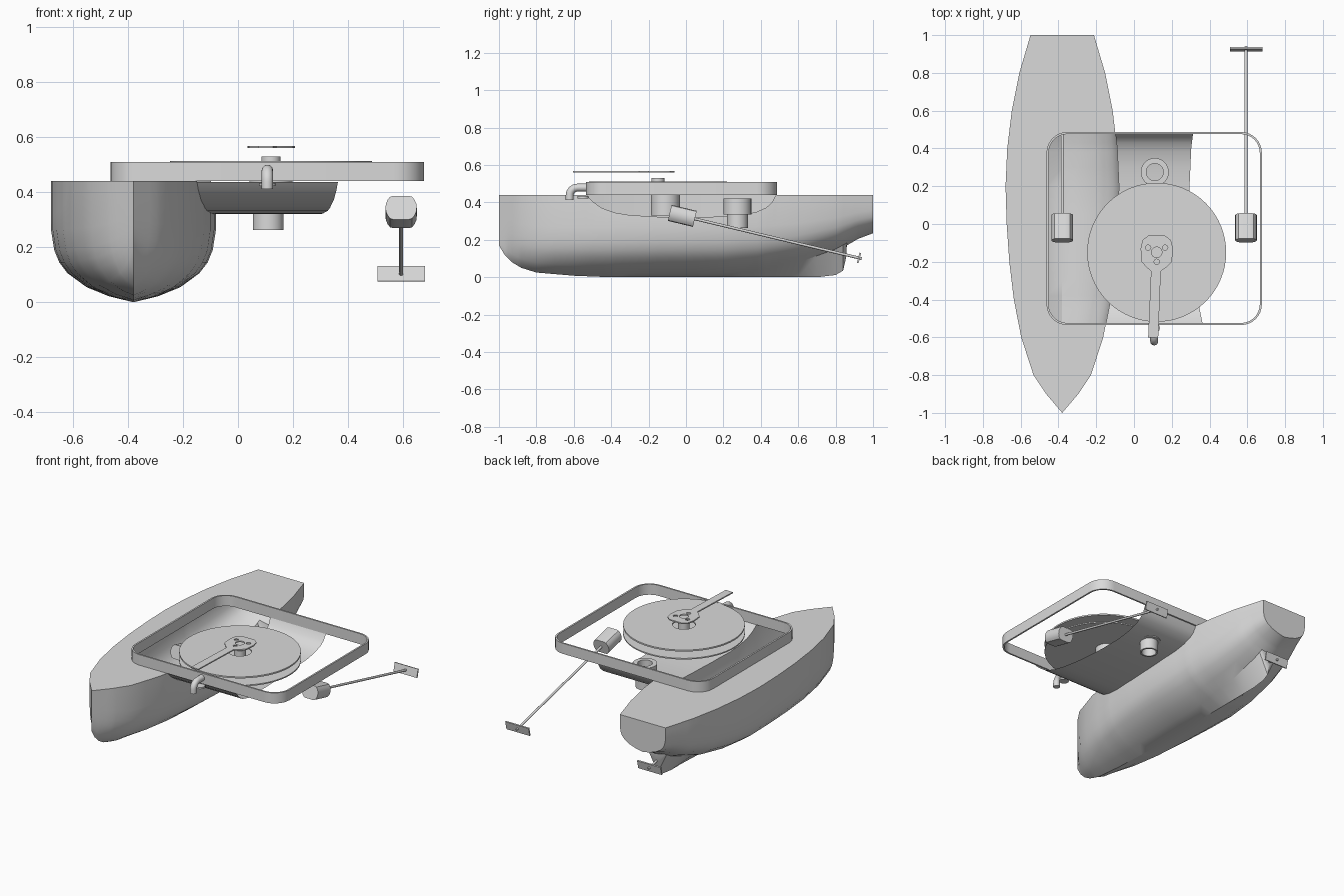
import bpy, bmesh, math
from mathutils import Vector

if "Cube" in bpy.data.objects:
    bpy.data.objects.remove(bpy.data.objects["Cube"])

grey = bpy.data.materials.new("light grey")
grey.diffuse_color = (0.7, 0.7, 0.7, 1)
grey.use_nodes = True
grey.node_tree.nodes["Principled BSDF"].inputs["Base Color"].default_value = grey.diffuse_color
CX, MID = -0.38, 0.107          # hull centre line, centre line between the hulls
Y0, Y1, TOP = -0.53, 0.48, 0.44  # cockpit ends, deck height


def interp(table, y):
    for (a, va), (b, vb) in zip(table, table[1:]):
        if y <= b:
            return va + (vb - va) * max(0, (y - a) / (b - a))
    return table[-1][1]


def finish(name, mesh, angle=35):
    ob = bpy.data.objects.new(name, mesh)
    bpy.context.collection.objects.link(ob)
    mesh.materials.clear()
    mesh.materials.append(grey)
    bpy.ops.object.select_all(action='DESELECT')
    ob.select_set(True)
    bpy.context.view_layer.objects.active = ob
    bpy.ops.object.shade_smooth_by_angle(angle=math.radians(angle))
    return ob


def from_bm(name, bm, angle=35):
    mesh = bpy.data.meshes.new(name)
    bm.to_mesh(mesh)
    bm.free()
    return finish(name, mesh, angle)


def from_curve(name, cu):
    tmp = bpy.data.objects.new("tmp", cu)
    bpy.context.collection.objects.link(tmp)
    dg = bpy.context.evaluated_depsgraph_get()
    mesh = bpy.data.meshes.new_from_object(tmp.evaluated_get(dg))
    bpy.data.objects.remove(tmp)
    return finish(name, mesh)


def plate(name, loops, z0, z1):
    """Flat plate: first loop is the outline, the others are holes."""
    cu = bpy.data.curves.new(name, 'CURVE')
    cu.dimensions, cu.fill_mode = '2D', 'BOTH'
    cu.extrude = (z1 - z0) / 2
    for loop in loops:
        s = cu.splines.new('POLY')
        s.points.add(len(loop) - 1)
        for p, (x, y) in zip(s.points, loop):
            p.co = (x, y, 0, 1)
        s.use_cyclic_u = True
    ob = from_curve(name, cu)
    ob.location.z = (z0 + z1) / 2
    return ob


def pipe(name, pts, r):
    cu = bpy.data.curves.new(name, 'CURVE')
    cu.dimensions, cu.bevel_depth, cu.bevel_resolution = '3D', r, 4
    cu.use_fill_caps = True
    s = cu.splines.new('POLY')
    s.points.add(len(pts) - 1)
    for p, c in zip(s.points, pts):
        p.co = (*c, 1)
    return from_curve(name, cu)


def circle(x, y, r, n=48):
    return [(x + r * math.cos(2 * math.pi * i / n), y + r * math.sin(2 * math.pi * i / n)) for i in range(n)]


def round_rect(x0, x1, y0, y1, r, n=8):
    out = []
    for k, (cx, cy) in enumerate([(x1 - r, y1 - r), (x0 + r, y1 - r), (x0 + r, y0 + r), (x1 - r, y0 + r)]):
        for i in range(n + 1):
            a = math.pi / 2 * (k + i / n)
            out.append((cx + r * math.cos(a), cy + r * math.sin(a)))
    return out


# Curves that shape the hull and the trough
WIDTH = [(-1, 0), (-.9, .085), (-.8, .152), (-.6, .217), (-.4, .256), (-.2, .28), (0, .294), (.2, .3),
         (.4, .291), (.6, .267), (.8, .227), (1, .168)]
BODY = [(-1, .17), (-.97, .12), (-.93, .08), (-.88, .05), (-.8, .025), (-.6, .008), (-.4, 0), (.2, 0),
        (.4, .02), (.6, .06), (.8, .135), (.86, .17), (.92, .205), (1, .235)]
SKEG = [(.2, 0), (.7, 0), (.8, .012), (.84, .035), (.855, .1)]
TROUGH = [(-.53, .438), (-.5, .405), (-.45, .37), (-.38, .345), (-.3, .332), (-.15, .323), (.05, .32),
          (.2, .325), (.3, .333), (.38, .35), (.43, .373), (.46, .4), (.48, .438)]
SHAPE = [(1, .6), (.96, .43), (.9, .33), (.8, .24), (.57, .125), (.3, .05)]
trough_y = [t[0] for t in TROUGH]


def section(y):
    w, zb = interp(WIDTH, y), interp(BODY, y)
    inside = Y0 <= y <= Y1
    half = [(w, TOP), (w, interp(TROUGH, y) if inside else .41)]
    half += [(w * sx, zb + (TOP - zb) * sz) for sx, sz in SHAPE]
    keel = (0, interp(SKEG, y) if .2 < y < .858 else zb)
    return [(-x, z) for x, z in half] + [keel] + half[::-1]


# Hull shell with an open cockpit cut into deck and inner side
ys = sorted(set([t[0] for t in WIDTH + BODY + SKEG] + trough_y + [-.7, -.95, .5, .7, .9]))
bm = bmesh.new()
rows = [[bm.verts.new((CX + x, y, z)) for x, z in section(y)] for y in ys]


def opening_x(y):
    d = max(0, .1 - min(y - Y0, Y1 - y))
    return -.46 + .1 - math.sqrt(max(0, .01 - d * d))


for ya, yb, ra, rb in zip(ys, ys[1:], rows, rows[1:]):
    cut = ya >= Y0 and yb <= Y1
    n = len(ra)
    for j in range(n - 1):
        if not (cut and j == n - 2):
            bm.faces.new((ra[j], rb[j], rb[j + 1], ra[j + 1]))
    if cut:
        ea, eb = (bm.verts.new((opening_x(y), y, TOP)) for y in (ya, yb))
        bm.faces.new((ra[0], ea, eb, rb[0]))
    else:
        bm.faces.new((ra[0], ra[-1], rb[-1], rb[0]))
bm.faces.new(rows[-1])
bmesh.ops.remove_doubles(bm, verts=bm.verts, dist=.0003)
bmesh.ops.recalc_face_normals(bm, faces=bm.faces)
from_bm("hull", bm, 30)

# Curved trough bridging the gap beside the hull
bm = bmesh.new()
prev = None
for y in [v for v in ys if Y0 <= v <= Y1]:
    w, z = interp(WIDTH, y), interp(TROUGH, y)
    cur = [bm.verts.new((x, y, z)) for x in (CX + w, 2 * MID - CX - w)]
    if prev:
        bm.faces.new((prev[0], prev[1], cur[1], cur[0]))
    prev = cur
from_bm("trough", bm)

# Cockpit coaming
plate("coaming", [round_rect(-.463, .677, -.535, .487, .11), round_rect(-.452, .666, -.524, .476, .099)], .44, .51)

# Reel: two thin discs and a core
AX, AY = .12, -.15
plate("upper_disc", [circle(AX, AY, .368, 64), circle(AX, AY, .07)], .503, .513)
plate("lower_disc", [circle(AX, AY, .368, 64)], .45, .458)
plate("reel_motor", [circle(AX, -.11, .078)], .33, .45)
plate("reel_hub", [circle(AX, AY, .035)], .45, .53)

# Arm plate with bolt holes
arm = [(.075, -.6), (.128, -.603), (.142, -.25), (.17, -.23), (.2, -.2), (.207, -.13), (.195, -.085), (.165, -.062),
       (.075, -.062), (.045, -.085), (.035, -.13), (.04, -.2), (.065, -.228), (.09, -.25)]
holes = [circle(AX, AY, .028, 20)] + [circle(x, y, .014, 12) for x, y in [(.075, -.125), (.165, -.125), (.12, -.2)]]
plate("reel_arm", [arm] + holes, .56, .568)

# Drain through the trough floor
plate("drain_collar", [circle(.11, .275, .074), circle(.11, .275, .055)], .335, .42)
plate("drain_tube", [circle(.11, .275, .056), circle(.11, .275, .045)], .263, .42)

# Outlet elbow at the front
bend = [(MID, -.58 - .042 * math.sin(a), .437 + .042 * math.cos(a)) for a in [math.pi / 16 * i for i in range(9)]]
pipe("outlet_pipe", [(MID, -.51, .479)] + bend + [(MID, -.622, .412)], .021)
plate("outlet_ring", [circle(MID, -.55, .03, 24)], .422, .434)

# Drive units: motor with flats, tilted shaft and blade
for side, x in (("left", CX), ("right", .593)):
    a, b = Vector((x, -.02, .328)), Vector((x, .925, .103))
    d = (b - a).normalized()
    turn = d.to_track_quat('Z', 'Y')
    bm = bmesh.new()
    bmesh.ops.create_cone(bm, cap_ends=True, segments=24, radius1=.057, radius2=.057, depth=.138)
    for v in bm.verts:
        v.co.y = max(-.044, min(.044, v.co.y))
    bmesh.ops.remove_doubles(bm, verts=bm.verts, dist=.0005)
    ob = from_bm(side + "_motor", bm)
    ob.rotation_mode, ob.rotation_quaternion, ob.location = 'QUATERNION', turn, a
    pipe(side + "_shaft", [a, b + d * .015], .0075)
    bm = bmesh.new()
    bmesh.ops.create_cube(bm, size=1)
    for v in bm.verts:
        v.co = Vector((v.co.x * .172, v.co.y * .056, v.co.z * .009))
    ob = from_bm(side + "_propeller", bm)
    ob.rotation_mode, ob.rotation_quaternion, ob.location = 'QUATERNION', turn, b
